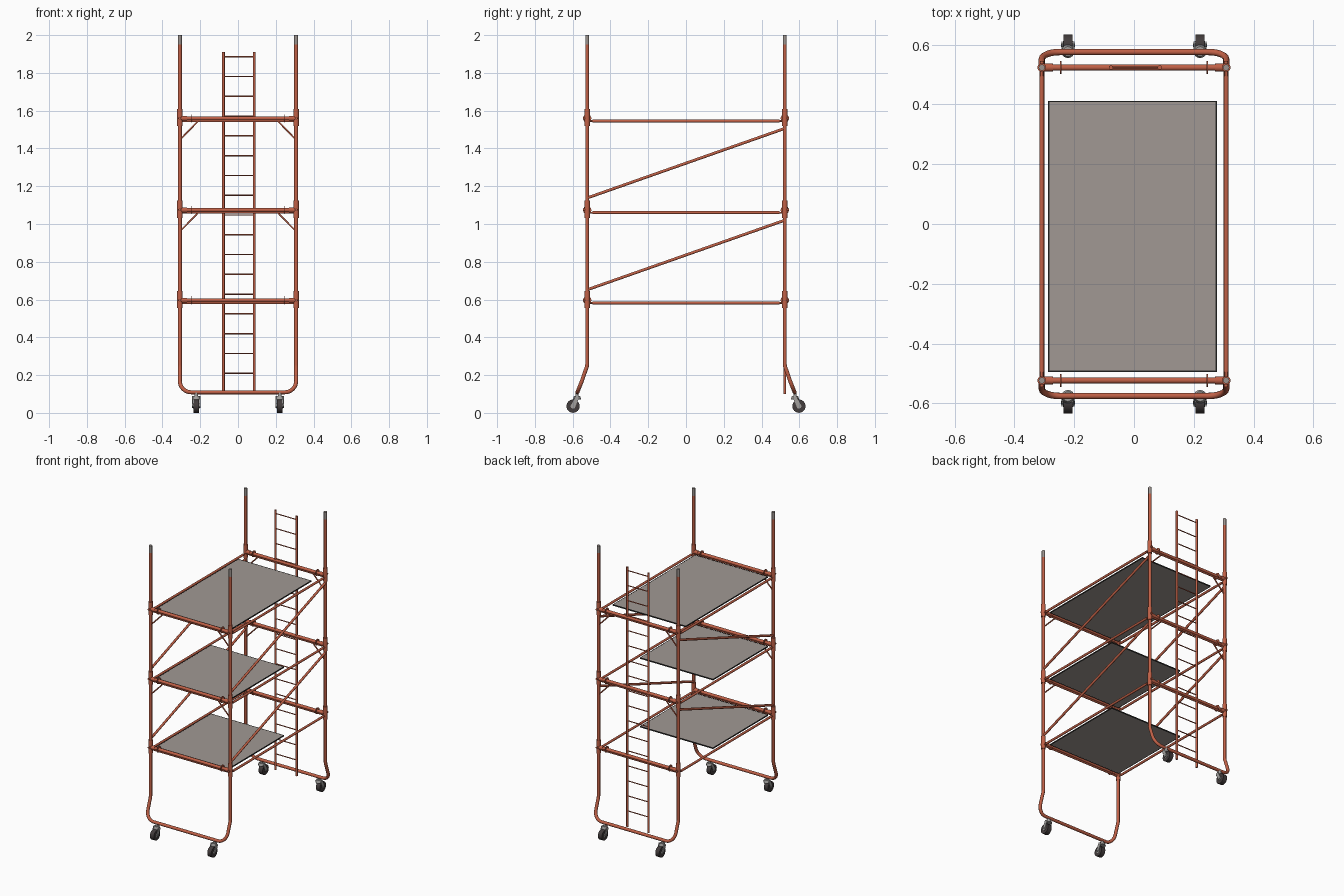
import bpy, math
from mathutils import Vector

if "Cube" in bpy.data.objects:
    bpy.data.objects.remove(bpy.data.objects["Cube"])


def mat(name, rgb):
    m = bpy.data.materials.new(name)
    m.diffuse_color = (*rgb, 1)
    m.use_nodes = True
    m.node_tree.nodes["Principled BSDF"].inputs["Base Color"].default_value = m.diffuse_color
    return m


RED = mat("orange_red_paint", (0.53, 0.118, 0.062))
GREY = mat("deck_grey", (0.355, 0.318, 0.295))
DARK = mat("dark_trim", (0.03, 0.03, 0.028))
RUBBER = mat("wheel_rubber", (0.055, 0.045, 0.045))
STEEL = mat("caster_steel", (0.36, 0.35, 0.34))
WORN = mat("worn_metal", (0.33, 0.29, 0.27))


def finish(ob, name, material):
    ob.name = name
    ob.data.materials.clear()
    ob.data.materials.append(material)
    bpy.ops.object.select_all(action='DESELECT')
    ob.select_set(True)
    bpy.context.view_layer.objects.active = ob
    bpy.ops.object.shade_smooth_by_angle(angle=math.radians(40))
    return ob


def tube(name, points, r, material=RED, res=3):
    """Round tube swept along a list of points."""
    cu = bpy.data.curves.new(name, 'CURVE')
    cu.dimensions = '3D'
    cu.bevel_depth = r
    cu.bevel_resolution = res
    cu.use_fill_caps = True
    sp = cu.splines.new('POLY')
    sp.points.add(len(points) - 1)
    for p, co in zip(sp.points, points):
        p.co = (*co, 1)
    ob = bpy.data.objects.new(name, cu)
    bpy.context.collection.objects.link(ob)
    bpy.ops.object.select_all(action='DESELECT')
    ob.select_set(True)
    bpy.context.view_layer.objects.active = ob
    bpy.ops.object.convert(target='MESH')
    return finish(bpy.context.object, name, material)


def box(name, center, size, material):
    bpy.ops.mesh.primitive_cube_add(size=1, location=center)
    ob = bpy.context.object
    ob.scale = size
    bpy.ops.object.transform_apply(location=False, rotation=False, scale=True)
    return finish(ob, name, material)


def cyl(name, a, b, r, material, verts=20, r2=None):
    a, b = Vector(a), Vector(b)
    d = b - a
    bpy.ops.mesh.primitive_cone_add(vertices=verts, radius1=r, radius2=r if r2 is None else r2,
                                    depth=d.length, location=(a + b) / 2)
    ob = bpy.context.object
    ob.rotation_euler = d.to_track_quat('Z', 'Y').to_euler()
    return finish(ob, name, material)


X, Y = 0.308, 0.523          # post positions
LEVELS = (0.582, 1.060, 1.545)


def end_frame_path(s):
    """Posts flare outwards at the foot and join in a rounded U."""
    half = [(X, Y, 2.0), (X, Y, 1.95), (X, Y, 0.255), (X, Y + 0.003, 0.24), (X, Y + 0.009, 0.225)]
    R, y1, z1 = 0.06, 0.575, 0.109
    slope = (y1 - Y) / (0.24 - z1)
    for i in range(9):
        a = math.pi / 2 * i / 8
        z = z1 + R * (1 - math.sin(a))
        half.append((X - R * (1 - math.cos(a)), y1 - slope * (z - z1), z))
    full = half + [(-x, y, z) for x, y, z in reversed(half)]
    return [(x, s * y, z) for x, y, z in full]


for s, end in ((-1, "front"), (1, "back")):
    y = s * Y
    frame = tube(end + "_end_frame", end_frame_path(s), 0.0108)
    # bare metal on the post tips
    frame.data.materials.append(WORN)
    for f in frame.data.polygons:
        if f.center.z > 1.96:
            f.material_index = 1
    for n, z in enumerate(LEVELS):
        # cross bars between the posts
        tube(f"{end}_cross_bar_{n}", [(-X, y, z + 0.014), (X, y, z + 0.014)], 0.0105)
        tube(f"{end}_lower_bar_{n}", [(-X, y, z), (X, y, z)], 0.006)
        for t in (-1, 1):
            # sockets, locking knobs, thin rings and corner struts
            cyl(f"{end}_collar_{n}", (t * X, y, z - 0.027), (t * X, y, z + 0.064), 0.0145, RED)
            cyl(f"{end}_bar_sleeve_{n}", (t * 0.3, y, z + 0.014), (t * 0.27, y, z + 0.014), 0.0135, RED)
            cyl(f"{end}_knob_{n}", (t * X, y, z + 0.015), (t * X, y + s * 0.022, z + 0.015), 0.007, RED, 12)
            cyl(f"{end}_ring_{n}", (t * 0.243, y, z + 0.014), (t * 0.247, y, z + 0.014), 0.022, RED)
            if n:
                tube(f"{end}_strut_{n}", [(t * X, y, z - 0.1), (t * 0.21, y, z + 0.001)], 0.0045)

    # casters
    for t in (-1, 1):
        cx, wy, wz = t * 0.221, s * 0.598, 0.0355
        sy = s * 0.577
        cyl("caster_stem", (cx, sy, 0.08), (cx, sy, 0.108), 0.009, STEEL, 12)
        cyl("caster_swivel", (cx, sy, 0.072), (cx, sy, 0.09), 0.022, STEEL, 20, 0.016)
        cyl("caster_wheel", (cx - 0.015, wy, wz), (cx + 0.015, wy, wz), 0.035, RUBBER, 24)
        cyl("caster_hub", (cx - 0.0165, wy, wz), (cx + 0.0165, wy, wz), 0.013, STEEL, 16)
        cyl("caster_axle", (cx - 0.023, wy, wz), (cx + 0.023, wy, wz), 0.006, STEEL, 10)
        for u in (-1, 1):
            fork = box("caster_fork", (cx + u * 0.0195, (sy + wy) / 2, (wz + 0.08) / 2),
                       (0.004, 0.022, 0.058), STEEL)
            fork.rotation_euler.x = s * math.atan2(abs(wy - sy), 0.08 - wz)

# side rails and diagonal braces with narrow ends
for t, side in ((-1, "left"), (1, "right")):
    for n, z in enumerate(LEVELS):
        tube(f"{side}_rail_{n}", [(t * X, -0.495, z), (t * X, 0.495, z)], 0.008)
        tube(f"{side}_rail_tips_{n}", [(t * X, -Y, z), (t * X, Y, z)], 0.005)
    for n, (za, zb) in enumerate(((0.652, 1.02), (1.138, 1.506))):
        tube(f"{side}_diagonal_{n}", [(t * X, -Y, za), (t * X, Y, zb)], 0.008)

# decks: full length at the top, shorter below
for n, z in enumerate(LEVELS):
    z += 0.005
    y0, y1 = -0.492, (0.41 if n == 2 else 0.11)
    cy, ln = (y0 + y1) / 2, y1 - y0
    box(f"deck_board_{n}", (-0.005, cy, z), (0.557, ln - 0.004, 0.007), GREY)
    for x in (-0.285, 0.275):
        box(f"deck_side_trim_{n}", (x, cy, z), (0.004, ln, 0.008), DARK)
    for y in (y0, y1):
        box(f"deck_end_trim_{n}", (-0.005, y, z), (0.564, 0.004, 0.008), DARK)

# ladder on the back end
LX = (-0.077, 0.086)
for x in LX:
    tube("ladder_rail", [(x, Y, 0.1), (x, Y, 1.91)], 0.0075)
for i in range(17):
    z = 0.21 + i * 0.1047
    tube(f"ladder_rung_{i}", [(LX[0], Y, z), (LX[1], Y, z)], 0.0035, RED, 2)
